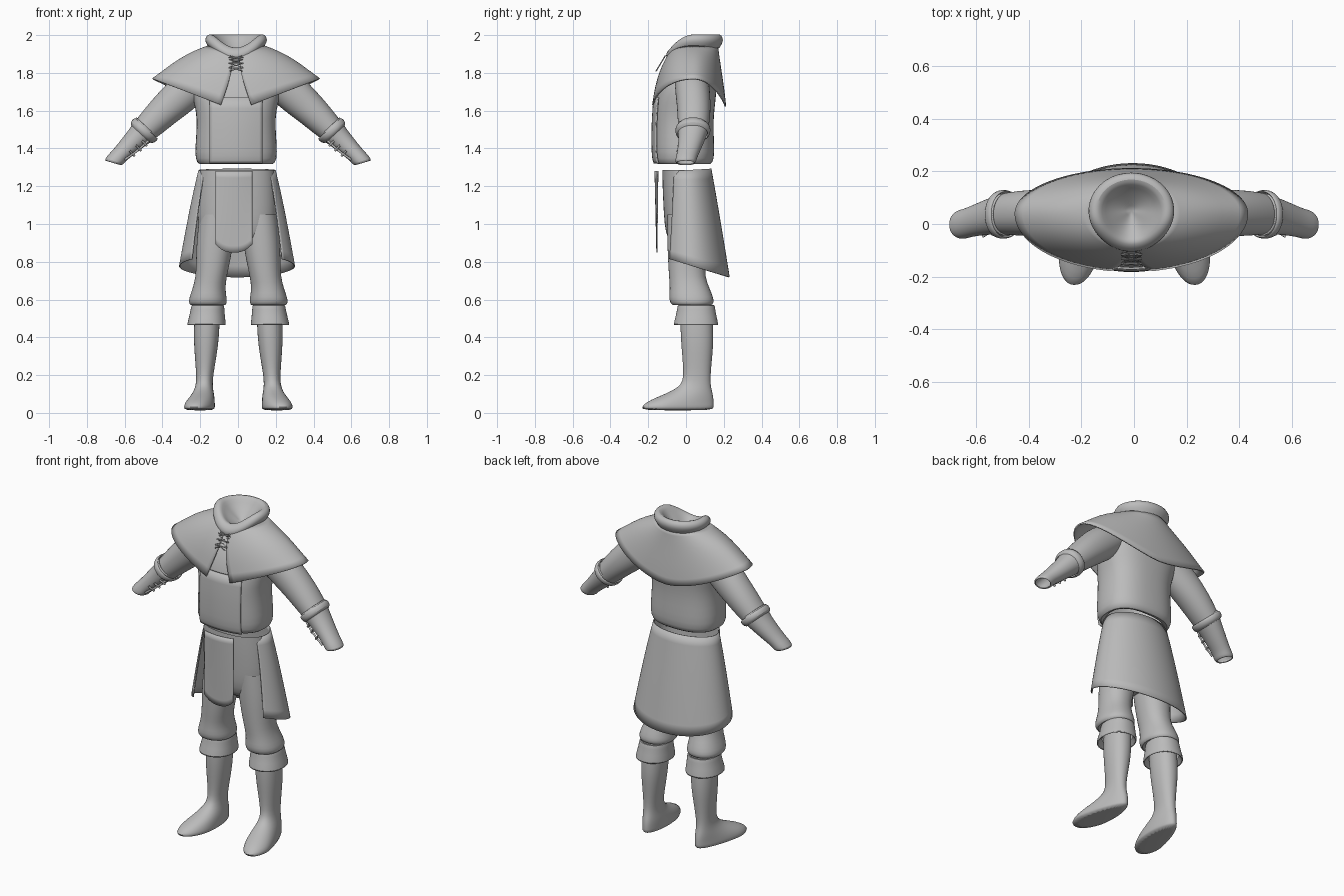
import bpy, math
from mathutils import Vector

if bpy.data.objects.get("Cube"):
    bpy.data.objects.remove(bpy.data.objects["Cube"])

GREY = (0.5, 0.5, 0.5, 1)
cloth = bpy.data.materials.new("plain grey")
cloth.use_nodes = True
cloth.diffuse_color = GREY
cloth.node_tree.nodes["Principled BSDF"].inputs["Base Color"].default_value = GREY
TAU = 2 * math.pi


def finish(name, verts, faces, thick=0.0, subsurf=1):
    mesh = bpy.data.meshes.new(name)
    mesh.from_pydata(verts, [], faces)
    mesh.materials.append(cloth)
    ob = bpy.data.objects.new(name, mesh)
    bpy.context.collection.objects.link(ob)
    bpy.ops.object.select_all(action='DESELECT')
    ob.select_set(True)
    bpy.context.view_layer.objects.active = ob
    bpy.ops.object.mode_set(mode='EDIT')
    bpy.ops.mesh.select_all(action='SELECT')
    bpy.ops.mesh.normals_make_consistent(inside=False)
    bpy.ops.object.mode_set(mode='OBJECT')
    bpy.ops.object.shade_smooth_by_angle(angle=math.radians(50))
    if subsurf:
        mod = ob.modifiers.new("smooth", 'SUBSURF')
        mod.levels = mod.render_levels = subsurf
        mod.boundary_smooth = 'PRESERVE_CORNERS'
    if thick:
        mod = ob.modifiers.new("thickness", 'SOLIDIFY')
        mod.thickness = thick
    return ob


def skin(name, rows, closed=True, caps=(False, False), **kw):
    """Join rows of points into a surface."""
    n = len(rows[0])
    verts = [p for row in rows for p in row]
    faces = []
    for r in range(len(rows) - 1):
        for i in range(n if closed else n - 1):
            j = (i + 1) % n
            faces.append((r * n + i, r * n + j, r * n + n + j, r * n + n + i))
    for r, cap in zip((0, len(rows) - 1), caps):
        if cap:
            faces.append(tuple(range(r * n, r * n + n)))
    return finish(name, verts, faces, **kw)


def oval(c, u, v, power=1.0, n=32):
    """Ring of points around c with half axes u and v."""
    c, u, v = Vector(c), Vector(u), Vector(v)
    bend = lambda t: math.copysign(abs(t) ** power, t)
    return [c + u * bend(math.cos(TAU * i / n)) + v * bend(math.sin(TAU * i / n))
            for i in range(n)]


def flat(x, z, rx, y0, y1, power=1.0):
    """Level ring from front y0 to back y1."""
    return oval((x, (y0 + y1) / 2, z), (rx, 0, 0), (0, (y1 - y0) / 2, 0), power)


def mix(a, b, t):
    return a + (b - a) * t


# Tunic body and front panel
body = [(1.33, .17, -.12, .1), (1.31, .195, -.155, .13), (1.34, .218, -.17, .15),
        (1.42, .216, -.172, .15), (1.52, .208, -.17, .145), (1.6, .212, -.17, .15),
        (1.68, .235, -.155, .16), (1.76, .24, -.125, .165), (1.83, .17, -.08, .15),
        (1.88, .1, -.03, .12)]
skin("tunic_body", [flat(-.01, z, rx, y0, y1, .8) for z, rx, y0, y1 in body])
skin("tunic_front_panel",
     [[(mix(-.15, .13, i / 8), -.183 + 1.1 * mix(-.14, .14, i / 8) ** 2 + dy, z) for i in range(9)]
      for z, dy in ((1.32, .012), (1.35, 0), (1.45, 0), (1.55, 0), (1.67, .01))],
     closed=False, thick=.008)

# Shoulder cape: front, side and back sections blended round the neck
front = [(-.085, 1.91), (-.115, 1.86), (-.142, 1.8), (-.165, 1.72), (-.183, 1.6)]
side = [(.15, 1.945), (.22, 1.92), (.31, 1.872), (.385, 1.815), (.445, 1.772)]
back = [(.17, 1.94), (.178, 1.88), (.19, 1.8), (.205, 1.7), (.213, 1.62)]
gaps = [.012, .016, .024, .045, .08]
rows = []
for (fy, fz), (sx, sz), (by, bz), gap in zip(front, side, back, gaps):
    start = math.asin(gap / sx)
    row = []
    for i in range(49):
        a = mix(start, TAU - start, i / 48)
        s, c = math.sin(a), math.cos(a)
        end_y, end_z = (fy, fz) if c > 0 else (by, bz)
        blend = abs(s) if c > 0 else abs(s) ** 1.6
        row.append((sx * s - .01, mix(.04, end_y, abs(c)), mix(end_z, sz, blend)))
    rows.append(row)
skin("shoulder_cape", rows, closed=False, thick=.008)

# Rolled collar dipping to a V, with a funnel inside
collar = [(.91, -.055), (1.0, -.035), (1.06, -.012), (1.0, .012), (.85, .02), (.72, .008),
          (.55, -.03), (.03, -.09)]
rows = []
for k, dz in collar:
    row = []
    for i in range(40):
        a = TAU * i / 40
        dip = max(0, math.cos(a)) ** 2.5
        row.append((.157 * k * math.sin(a) - .01, .05 - .14 * k * math.cos(a) * (1 + .07 * dip),
                    1.987 + dz - .085 * dip * min(1, k)))
    rows.append(row)
skin("collar", rows, caps=(False, True))


def cord(name, points, radius):
    curve = bpy.data.curves.new(name, 'CURVE')
    curve.dimensions = '3D'
    curve.bevel_depth = radius
    curve.bevel_resolution = 1
    spline = curve.splines.new('POLY')
    spline.points.add(len(points) - 1)
    for sp, p in zip(spline.points, points):
        sp.co = (*p, 1)
    curve.materials.append(cloth)
    bpy.context.collection.objects.link(bpy.data.objects.new(name, curve))


# Crossed cape laces
for s in (-1, 1):
    cord("cape_lace", [(-.01 + s * (-1) ** i * .034, -.158 + .6 * (.02 * i), 1.81 + .02 * i)
                       for i in range(5)], .0035)
for i in range(3):
    z = 1.825 + .028 * i
    cord("cape_lace_bar", [(-.05, -.15 + .017 * i, z), (.03, -.15 + .017 * i, z)], .0035)

# Skirt open at the front, hem lower behind
rows = []
for k in range(6):
    t = k / 5
    start = math.radians(mix(58, 51, t))
    row = []
    for i in range(33):
        a = mix(start, TAU - start, i / 32)
        x = mix(.205, .308, t ** .9) * math.sin(a) - .005
        y = mix(.005, .035, t) - mix(.13, .197, t) * math.cos(a)
        top, hem = 1.285 + .06 * y, .788 - .3 * y
        row.append((x, y, mix(top, hem, t)))
    rows.append(row)
skin("skirt", rows, closed=False, thick=.006)

# Hanging front panel with a rounded foot
rows = []
for k in range(7):
    t = k / 6
    rows.append([(-.022 + .098 * u, mix(-.167, -.157, t) + .015 * u * u * (1 - t),
                  mix(1.28, .848 + .045 * abs(u) ** 2.5, t))
                 for u in [i / 5 - 1 for i in range(11)]])
skin("skirt_front_panel", rows, closed=False, thick=.006)

# Trouser hips
hips = [(1.285, .2, -.125, .125), (1.2, .205, -.125, .135), (1.1, .21, -.12, .14),
        (1.0, .208, -.115, .14), (.92, .19, -.1, .13), (.87, .12, -.06, .09)]
skin("trouser_hips", [flat(-.005, z, rx, y0, y1, .85) for z, rx, y0, y1 in hips],
     caps=(False, True))

leg = [(1.05, .11, .09, -.1, .12), (.92, .118, .1, -.1, .12), (.8, .13, .09, -.095, .105),
       (.72, .14, .082, -.09, .1), (.66, .152, .086, -.085, .125), (.61, .157, .099, -.09, .145),
       (.585, .158, .102, -.085, .148), (.565, .157, .092, -.07, .135), (.575, .157, .07, -.04, .11)]
cuff = [(.5, .16, .066, -.02, .135), (.575, .158, .076, -.03, .14), (.572, .158, .087, -.045, .152),
        (.55, .159, .089, -.047, .155), (.51, .162, .095, -.055, .162), (.465, .165, .104, -.068, .173),
        (.46, .165, .098, -.06, .165), (.49, .164, .075, -.035, .15)]
shaft = [(.55, .16, .066, -.028, .137), (.44, .164, .068, -.03, .145), (.36, .167, .064, -.025, .145),
         (.28, .17, .055, -.018, .137), (.2, .174, .045, -.013, .13), (.15, .177, .044, -.022, .13),
         (.115, .18, .052, -.075, .138), (.085, .182, .06, -.15, .145), (.055, .184, .065, -.215, .147),
         (.03, .185, .067, -.237, .147), (.012, .185, .064, -.232, .143)]
for s, label in ((1, "left"), (-1, "right")):
    off = .002 if s < 0 else .005
    level = lambda prof: [flat(s * (x + off), z, rx, y0, y1, .92) for z, x, rx, y0, y1 in prof]
    skin(label + "_trouser_leg", level(leg))
    skin(label + "_boot_cuff", level(cuff))
    # Boots: the foot widens and turns out toward the toe
    rows = level(shaft)
    for row, (z, x, rx, y0, y1) in zip(rows, shaft):
        ball = max(0, min(1, (.16 - z) / .1))
        for p in row:
            reach = .03 - p.y
            p.x += s * reach * .12 * ball
            p.x += (p.x - s * x) * ball * max(-.25, min(.25, reach * 1.6))
    skin(label + "_boot", rows, caps=(False, True))

    # Arm rings: across (du, dv) in the front plane, depth along y
    def arm(name, prof, **kw):
        return skin(label + name, [oval((s * x, y, z), (s * r * ux, 0, r * uz), (0, d, 0), .95)
                                   for x, y, z, r, d, ux, uz in prof], **kw)

    arm("_sleeve", [(.2, .03, 1.76, .09, .09, .65, .76), (.28, .035, 1.7, .1, .092, .66, .75),
                    (.34, .04, 1.645, .094, .09, .7, .71), (.4, .042, 1.59, .086, .088, .74, .67),
                    (.46, .04, 1.53, .077, .083, .75, .66), (.51, .037, 1.48, .066, .076, .75, .66)])
    arm("_bracer", [(.485, .037, 1.515, .074, .082, .74, .67), (.5, .036, 1.49, .071, .08, .74, .67),
                    (.53, .032, 1.46, .062, .072, .74, .67), (.575, .022, 1.415, .054, .064, .75, .66),
                    (.615, .01, 1.375, .047, .058, .8, .6), (.64, .002, 1.35, .048, .056, .9, .43),
                    (.656, -.002, 1.33, .051, .056, .96, .28), (.66, -.002, 1.323, .043, .048, .96, .28)],
        thick=.006)
    # Rolled bracer rim
    arm("_bracer_rim", [(.496, .037, 1.492, .07, .08, .74, .67), (.48, .037, 1.511, .079, .088, .74, .67),
                        (.492, .037, 1.499, .086, .094, .74, .67), (.508, .036, 1.484, .083, .092, .74, .67),
                        (.514, .035, 1.476, .07, .08, .74, .67)])
    # Bracer seam and ties
    seam = [(.468, -.012, 1.447), (.505, -.025, 1.412), (.55, -.033, 1.375), (.6, -.04, 1.34)]
    cord(label + "_bracer_seam", [(s * x, y, z) for x, y, z in seam], .006)
    for x, y, z in ((.495, -.025, 1.425), (.525, -.033, 1.4), (.56, -.038, 1.372)):
        cord(label + "_bracer_tie", [(s * (x - .012), y + .01, z - .012),
                                     (s * (x + .014), y - .008, z + .016)], .006)
